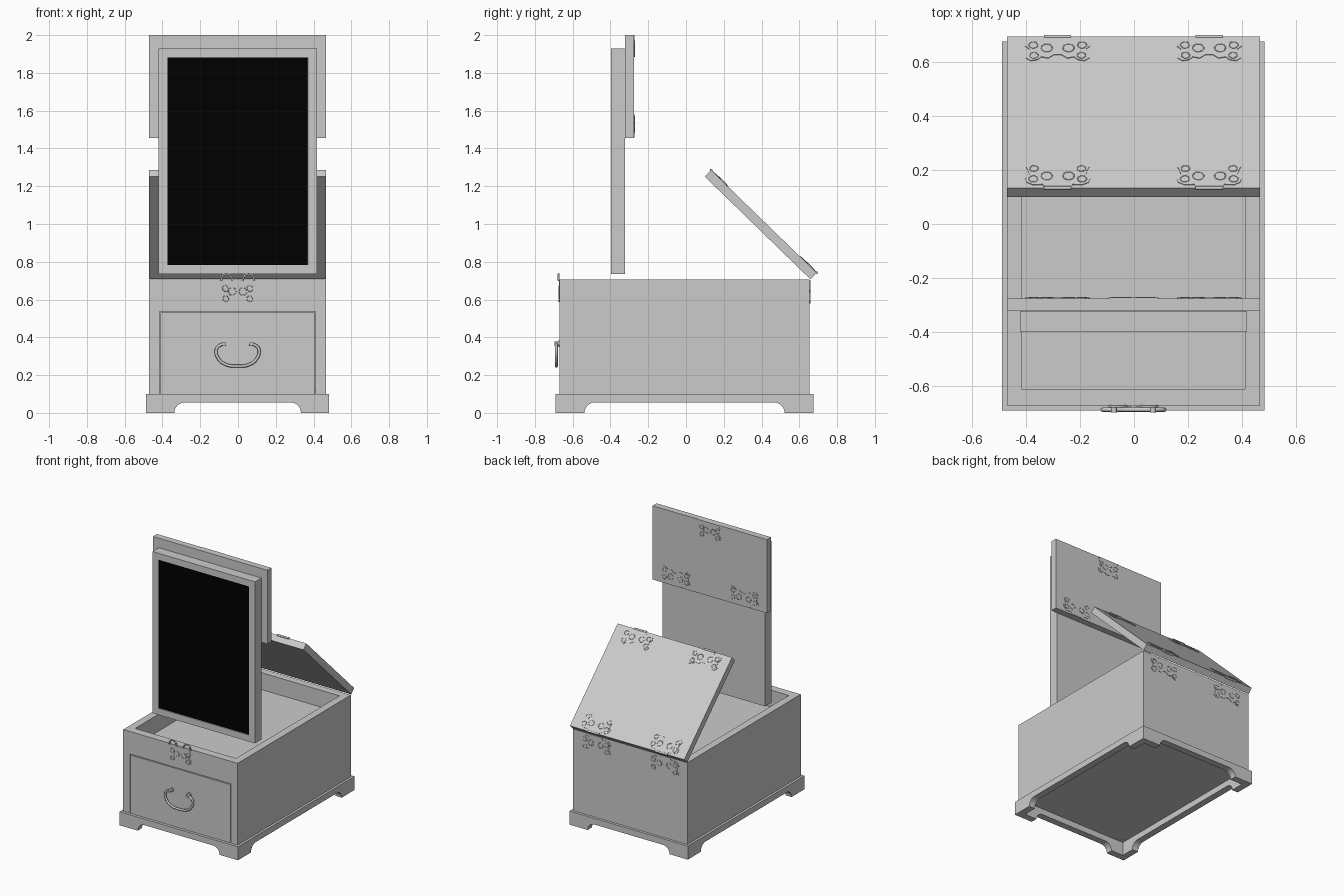
import bpy, bmesh, math
from mathutils import Vector, Matrix

if "Cube" in bpy.data.objects:
    bpy.data.objects.remove(bpy.data.objects["Cube"], do_unlink=True)


def material(name, rgb):
    m = bpy.data.materials.new(name)
    m.use_nodes = True
    m.diffuse_color = (*rgb, 1)
    m.node_tree.nodes["Principled BSDF"].inputs["Base Color"].default_value = (*rgb, 1)
    return m


GREY = material("plain grey", (0.6, 0.6, 0.6))
BLACK = material("mirror black", (0.0, 0.0, 0.0))
CX = -0.002                      # middle of the cabinet


def add(name, bm, *mats):
    bmesh.ops.recalc_face_normals(bm, faces=bm.faces)
    me = bpy.data.meshes.new(name)
    bm.to_mesh(me)
    bm.free()
    ob = bpy.data.objects.new(name, me)
    bpy.context.collection.objects.link(ob)
    for m in mats or (GREY,):
        me.materials.append(m)
    return ob


def box_mesh(x, y, z):
    bm = bmesh.new()
    bmesh.ops.create_cube(bm, size=1)
    for v in bm.verts:
        v.co = [(a + b) / 2 + c * (b - a) for (a, b), c in zip((x, y, z), v.co)]
    return bm


def box(name, x, y, z):
    return add(name, box_mesh(x, y, z))


def prism(name, points, depth, frame):
    """Extrude a flat outline along local z, then place it with a matrix."""
    bm = bmesh.new()
    face = bm.faces.new([bm.verts.new((u, v, 0)) for u, v in points])
    out = bmesh.ops.extrude_face_region(bm, geom=[face])["geom"]
    bmesh.ops.translate(bm, vec=(0, 0, depth),
                        verts=[g for g in out if isinstance(g, bmesh.types.BMVert)])
    bm.transform(frame)
    return add(name, bm)


def frame(origin, u, v):
    """Matrix whose local x and y run along u and v."""
    u, v = Vector(u).normalized(), Vector(v).normalized()
    m = Matrix((u, v, u.cross(v))).transposed().to_4x4()
    m.translation = origin
    return m


def rod(name, points, radius, cyclic=False):
    cu = bpy.data.curves.new(name, "CURVE")
    cu.dimensions = "3D"
    cu.bevel_depth, cu.bevel_resolution, cu.resolution_u = radius, 2, 6
    cu.use_fill_caps = True
    sp = cu.splines.new("BEZIER")
    sp.bezier_points.add(len(points) - 1)
    for p, co in zip(sp.bezier_points, points):
        p.co = co
        p.handle_left_type = p.handle_right_type = "AUTO"
    sp.use_cyclic_u = cyclic
    cu.materials.append(GREY)
    ob = bpy.data.objects.new(name, cu)
    bpy.context.collection.objects.link(ob)
    return ob


# Cabinet shell with an open tray on top and a drawer below
W, IN = 0.468, 0.413
FRONT, BACK, TOP, BASE = -0.67, 0.655, 0.705, 0.10
for side, s in (("right", -1), ("left", 1)):
    a, b = sorted((s * IN, s * W))
    box(side + "_wall", (CX + a, CX + b), (FRONT, BACK), (BASE, TOP))
box("back_wall", (CX - IN, CX + IN), (0.60, BACK), (BASE, TOP))
box("front_rail", (CX - IN, CX + IN), (FRONT, -0.61), (0.538, TOP))
box("tray_floor", (CX - IN, CX + IN), (-0.61, 0.60), (0.55, 0.58))
box("bottom_panel", (CX - IN, CX + IN), (-0.61, 0.60), (BASE, 0.12))
box("drawer_front", (CX - 0.408, CX + 0.408), (FRONT, -0.61), (BASE, 0.532))

# Bracket base: four skirt boards with arched cut-outs
def skirt_outline(half, cut):
    r = 0.055
    arc = [(cut - r + r * math.cos(t), 0.055 * math.sin(t))
           for t in [i * math.pi / 16 for i in range(9)]]
    right = [(half, BASE), (half, 0)] + arc
    return right + [(-u, v) for u, v in reversed(right)]


BX, BY, BYC, T = 0.485, 0.682, -0.008, 0.05
for name, s in (("front_skirt", -1), ("back_skirt", 1)):
    prism(name, skirt_outline(BX, 0.335), T,
          frame((CX, BYC + s * BY, 0), (s, 0, 0), (0, 0, 1)))
for name, s in (("right_skirt", -1), ("left_skirt", 1)):
    prism(name, skirt_outline(BY, 0.53), -T,
          frame((CX + s * BX, BYC, 0), (0, s, 0), (0, 0, 1)))

# Upright mirror with recessed glass
bm = box_mesh((CX - 0.419, CX + 0.419), (-0.397, -0.323), (0.735, 1.93))
pane = min(bm.faces, key=lambda f: f.calc_center_median().y)
bmesh.ops.inset_region(bm, faces=[pane], thickness=0.067)
rim = bmesh.ops.inset_region(bm, faces=[pane], thickness=0.001, depth=-0.006)
pane.material_index = 1
add("mirror_frame", bm, GREY, BLACK)

# Raised front lid and tilted rear lid
box("front_lid", (CX - W, CX + W), (-0.322, -0.275), (1.455, 2.0))
LOW, HIGH = Vector((CX, 0.692, 0.742)), Vector((CX, 0.133, 1.285))
SLOPE = (HIGH - LOW).normalized()
prism("rear_lid", [(-W, 0), (W, 0), (W, (HIGH - LOW).length), (-W, (HIGH - LOW).length)],
      -0.048, frame(LOW, (-1, 0, 0), SLOPE))

# Butterfly hinge leaves with raised scrolls
LEAF = [(0.05, 0), (0.055, 0.017), (0.09, 0.014), (0.115, 0.028), (0.12, 0.05),
        (0.104, 0.066), (0.11, 0.09), (0.118, 0.11), (0.1, 0.125), (0.075, 0.12),
        (0.06, 0.105), (0.035, 0.112), (0.015, 0.095)]
CLASP = [(0.07, 0), (0.085, 0.02), (0.075, 0.04), (0.06, 0.055), (0.07, 0.07),
         (0.092, 0.085), (0.085, 0.11), (0.06, 0.115), (0.035, 0.105), (0.015, 0.115)]


def ornament(name, half, m):
    prism(name, half + [(-u, v) for u, v in reversed(half)], 0.003, m)
    for s in (-1, 1):
        for u, v, r in ((0.09, 0.045, 0.016), (0.088, 0.098, 0.015), (0.04, 0.06, 0.02)):
            if half is CLASP:
                u *= 0.72
            ring = [m @ Vector((s * u + r * math.cos(a), v + r * math.sin(a), 0.003))
                    for a in (0, math.pi / 2, math.pi, 1.5 * math.pi)]
            rod(name + "_scroll", ring, 0.002, True)


for side, s in (("right", -1), ("left", 1)):
    off = Vector((s * 0.28, 0, 0))
    across = (-1, 0, 0)
    ornament(side + "_lower_lid_hinge", LEAF, frame(LOW + off, across, SLOPE))
    ornament(side + "_upper_lid_hinge", LEAF, frame(HIGH + off, (1, 0, 0), -SLOPE))
    ornament(side + "_front_lid_hinge", LEAF,
             frame((CX + s * 0.28, -0.275, 1.457), across, (0, 0, 1)))
    ornament(side + "_back_wall_hinge", LEAF,
             frame((CX + s * 0.28, BACK, 0.703), (1, 0, 0), (0, 0, -1)))
    for label, p in (("lower", LOW), ("upper", HIGH)):
        c = p + off
        rod(f"{side}_{label}_hinge_pin",
            [c - Vector((0.05, 0, 0)), c + Vector((0.05, 0, 0))], 0.007)

# Clasp plates on the cabinet front and the raised lid
ornament("cabinet_clasp", CLASP, frame((CX, FRONT, 0.703), (-1, 0, 0), (0, 0, -1)))
ornament("lid_clasp", CLASP, frame((CX, -0.275, 1.998), (1, 0, 0), (0, 0, -1)))
box("lid_clasp_tab", (CX - 0.088, CX + 0.088), (-0.28, -0.272), (1.99, 2.0))
for s in (-1, 1):
    rod("clasp_loop", [(CX + s * u, FRONT - 0.004, z) for u, z in
                       ((0.025, 0.7), (0.04, 0.728), (0.075, 0.73), (0.088, 0.7))], 0.005)

# Drawer pull
half = [(0.062, 0.365), (0.09, 0.36), (0.113, 0.335), (0.1, 0.285), (0.06, 0.255)]
path = half + [(0, 0.247)] + [(-u, z) for u, z in reversed(half)]
rod("drawer_pull", [(CX + u, -0.686, z) for u, z in path], 0.008)
for s in (-1, 1):
    rod("pull_post", [(CX + s * 0.072, FRONT, 0.366), (CX + s * 0.072, -0.697, 0.366)], 0.011)
    rod("pull_rosette", [(CX + s * 0.072, FRONT, 0.366), (CX + s * 0.072, -0.675, 0.366)], 0.018)
